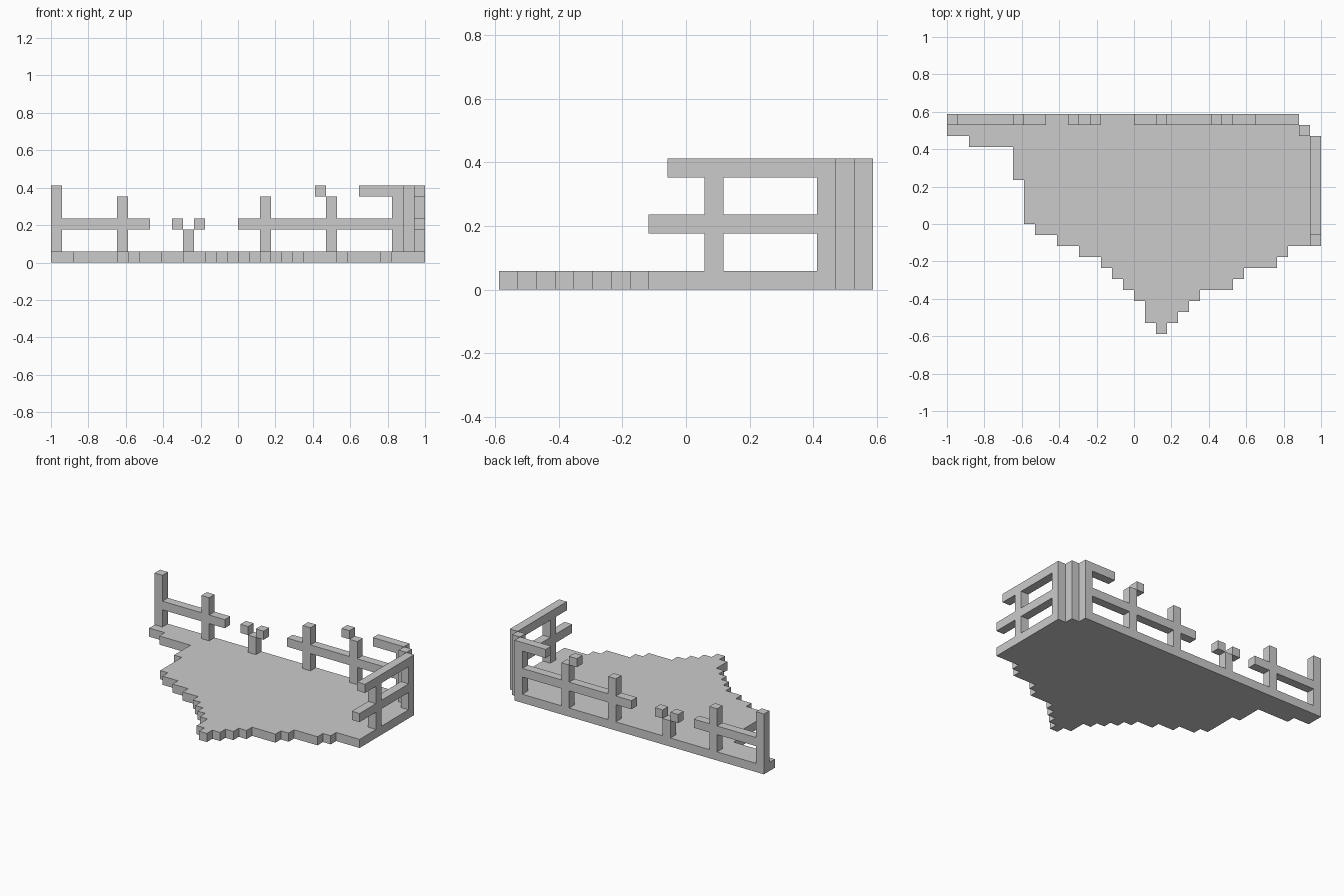
import bpy, bmesh
from mathutils import Vector

if "Cube" in bpy.data.objects:
    bpy.data.objects.remove(bpy.data.objects["Cube"])

U = 1 / 17                      # one block; the model is 34 x 20 x 7 blocks
ORIGIN = Vector((17, 10, 0))


def box(x0, x1, y0, y1, z0, z1):
    """All grid cells in a block-shaped region (upper bounds excluded)."""
    return {(x, y, z) for x in range(x0, x1)
            for y in range(y0, y1) for z in range(z0, z1)}


def back(x0, x1, z0, z1):
    return box(x0, x1, 19, 20, z0, z1)


def side(y0, y1, z0, z1):
    return box(33, 34, y0, y1, z0, z1)


# deck: left and right end of every row, from the front tip to the back
rows = [(19, 20), (18, 21), (18, 22), (17, 23), (16, 26), (15, 27), (14, 30),
        (12, 31), (10, 34), (8, 34)] + [(7, 34)] * 4 + [(6, 34)] * 3 + \
       [(2, 34), (0, 33), (0, 32)]
deck = set()
for y, (a, b) in enumerate(rows):
    deck |= box(a, b, y, y + 1, 0, 1)

parts = {
    "deck": deck,
    # left stretch of the back fence: end post, short post, broken rail
    "back_fence_left": back(0, 1, 1, 7) | back(6, 7, 1, 6) | back(0, 9, 3, 4),
    # snapped post with two splinters
    "broken_post": back(12, 13, 1, 3),
    "splinter_left": back(11, 12, 3, 4),
    "splinter_right": back(13, 14, 3, 4),
    # right stretch of the back fence
    "back_fence_right": back(19, 20, 1, 6) | back(25, 26, 1, 6) | back(17, 31, 3, 4),
    "back_top_rail": back(28, 31, 6, 7),
    "top_rail_fragment": back(24, 25, 6, 7),
    # stepped corner made of three full-height posts
    "corner_post_back": back(31, 32, 1, 7),
    "corner_post_middle": box(32, 33, 18, 19, 1, 7),
    "corner_post_side": side(17, 18, 1, 7),
    # fence along the right side
    "side_fence": side(11, 12, 1, 6) | side(8, 17, 3, 4) | side(9, 17, 6, 7),
}
solid = set().union(*parts.values())


def build(name, cells):
    """Skin the outside of the cells and merge coplanar faces."""
    bm = bmesh.new()
    for c in cells:
        for axis in range(3):
            for s in (0, 1):
                n = list(c)
                n[axis] += 2 * s - 1
                if tuple(n) in solid:
                    continue
                u, v = (axis + 1) % 3, (axis + 2) % 3
                ring = []
                for du, dv in ((0, 0), (1, 0), (1, 1), (0, 1)):
                    p = Vector(c)
                    p[axis] += s
                    p[u] += du
                    p[v] += dv
                    ring.append(bm.verts.new((p - ORIGIN) * U))
                bm.faces.new(ring if s else ring[::-1])
    bmesh.ops.remove_doubles(bm, verts=bm.verts, dist=1e-4)
    bmesh.ops.dissolve_limit(bm, angle_limit=0.01, verts=bm.verts, edges=bm.edges)
    mesh = bpy.data.meshes.new(name)
    bm.to_mesh(mesh)
    bm.free()
    bpy.context.collection.objects.link(bpy.data.objects.new(name, mesh))


for part_name, part_cells in parts.items():
    build(part_name, part_cells)
